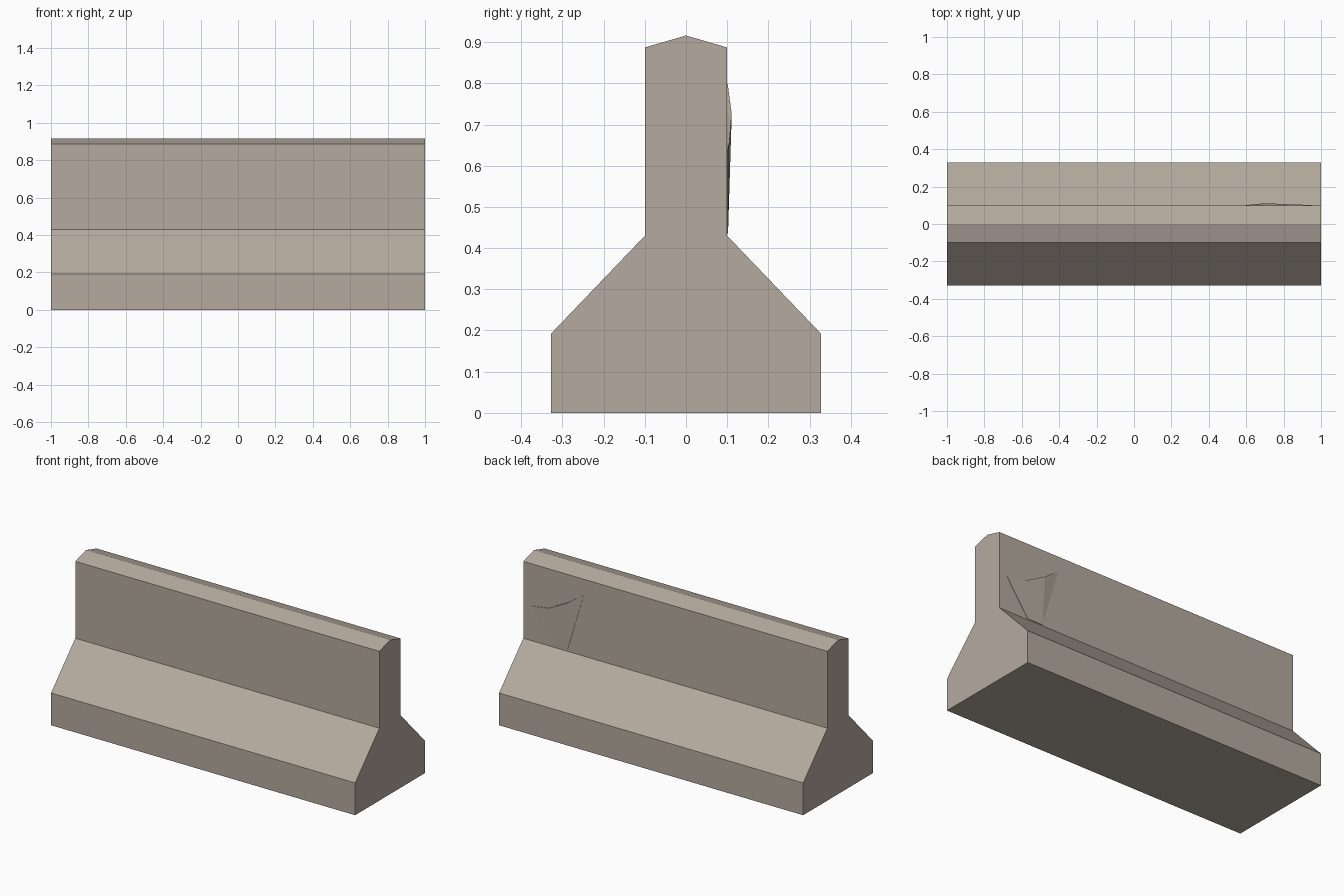
import bpy, bmesh

if "Cube" in bpy.data.objects:
    bpy.data.objects.remove(bpy.data.objects["Cube"])

concrete = bpy.data.materials.new("concrete")
concrete.diffuse_color = (0.46, 0.405, 0.345, 1)
concrete.use_nodes = True
concrete.node_tree.nodes["Principled BSDF"].inputs["Base Color"].default_value = concrete.diffuse_color


def make_object(name, verts, faces):
    mesh = bpy.data.meshes.new(name)
    mesh.from_pydata(verts, [], faces)
    bm = bmesh.new()
    bm.from_mesh(mesh)
    bmesh.ops.recalc_face_normals(bm, faces=bm.faces)
    bm.to_mesh(mesh)
    bm.free()
    mesh.materials.append(concrete)
    obj = bpy.data.objects.new(name, mesh)
    bpy.context.collection.objects.link(obj)
    return obj


def prism(name, ring_a, ring_b):
    """Join two matching rings of points into a closed solid."""
    n = len(ring_a)
    faces = [tuple(range(n)), tuple(range(2 * n - 1, n - 1, -1))]
    faces += [(i, (i + 1) % n, n + (i + 1) % n, n + i) for i in range(n)]
    return make_object(name, ring_a + ring_b, faces)


# Barrier body: mirrored half profile (y, z) swept along x
half = [(0.328, 0), (0.328, 0.192), (0.1, 0.43), (0.1, 0.887)]
profile = half + [(0, 0.916)] + [(-y, z) for y, z in reversed(half)]
prism("barrier_body",
      [(-1, y, z) for y, z in profile],
      [(1, y, z) for y, z in profile])

# Thin chipped bulge on the back face: outer skin points (x, y, z)
skin = [(0.95, 0.1015, 0.637), (0.83, 0.105, 0.655), (0.70, 0.111, 0.725),
        (0.60, 0.101, 0.80), (0.71, 0.102, 0.435), (0.81, 0.102, 0.435)]
back = [(x, 0.099, z) for x, y, z in skin]
n = len(skin)
faces = [tuple(range(n, 2 * n))]
faces += [(0, 1, 5), (1, 2, 4, 5), (2, 3, 4)]
faces += [(i, (i + 1) % n, n + (i + 1) % n, n + i) for i in range(n)]
make_object("surface_bulge", skin + back, faces)
